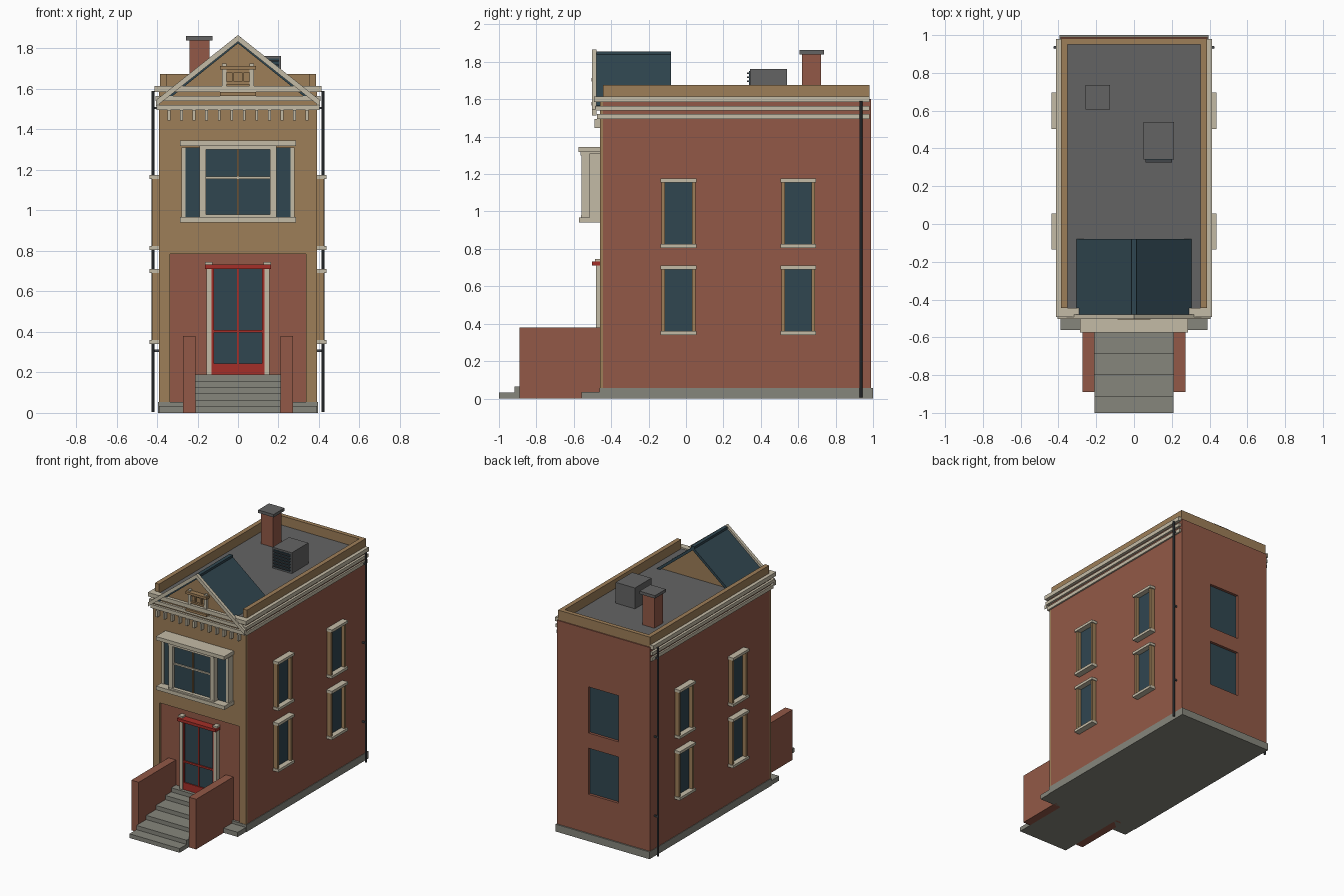
import bpy
import bmesh
from mathutils import Vector

old = bpy.data.objects.get("Cube")
if old:
    bpy.data.objects.remove(old, do_unlink=True)


def material(name, *rgb):
    """Flat material from 0-255 display values, stored as linear."""
    linear = [((c / 255 + 0.055) / 1.055) ** 2.4 for c in rgb]
    mat = bpy.data.materials.new(name)
    mat.use_nodes = True
    mat.diffuse_color = (*linear, 1)
    shader = next(n for n in mat.node_tree.nodes if n.type == 'BSDF_PRINCIPLED')
    shader.inputs["Base Color"].default_value = (*linear, 1)
    return mat


brick = material("brick", 146, 89, 71)
tan = material("tan_stone", 157, 126, 88)
cream = material("cream_trim", 196, 187, 166)
glass = material("dark_teal", 48, 70, 80)
roofing = material("roof_grey", 100, 100, 100)
concrete = material("concrete", 134, 134, 124)
red = material("red_paint", 165, 47, 40)
metal = material("dark_metal", 66, 70, 74)


def finish(name, mat, bm):
    bmesh.ops.recalc_face_normals(bm, faces=bm.faces)
    mesh = bpy.data.meshes.new(name)
    bm.to_mesh(mesh)
    bm.free()
    mesh.materials.append(mat)
    obj = bpy.data.objects.new(name, mesh)
    bpy.context.collection.objects.link(obj)
    return obj


def add_mirror(obj):
    obj.modifiers.new("mirror", 'MIRROR').use_axis[0] = True


def box(name, mat, x, y, z, mirror=False):
    """Axis-aligned block; a single x value means -x to x."""
    if not isinstance(x, tuple):
        x = (-x, x)
    bm = bmesh.new()
    bmesh.ops.create_cube(bm, size=1)
    for v in bm.verts:
        v.co = Vector([lo if c < 0 else hi for c, (lo, hi) in zip(v.co, (x, y, z))])
    obj = finish(name, mat, bm)
    if mirror:
        add_mirror(obj)
    return obj


def prism(name, mat, profile, y):
    """Extrude an x-z outline along y."""
    bm = bmesh.new()
    face = bm.faces.new([bm.verts.new((px, y[0], pz)) for px, pz in profile])
    moved = bmesh.ops.extrude_face_region(bm, geom=[face])["geom"]
    verts = [g for g in moved if isinstance(g, bmesh.types.BMVert)]
    bmesh.ops.translate(bm, verts=verts, vec=(0, y[1] - y[0], 0))
    return finish(name, mat, bm)


def chevron(name, mat, half, low, apex, thick, y):
    outline = [(-half, low), (0, apex), (half, low),
               (half, low - thick), (0, apex - thick), (-half, low - thick)]
    prism(name, mat, outline, y)


WALL = 0.39       # half width of the house
FRONT = -0.46     # front plane
BRICK_FRONT = -0.445
BACK = 0.99
ROOF = 1.605
floors = {"lower": (0.35, 0.70), "upper": (0.815, 1.165)}

# Plinth and walls
box("plinth", concrete, WALL + 0.004, (FRONT - 0.003, 1), (0, 0.055))
box("front_plinth_step", concrete, WALL, (-0.56, FRONT), (0, 0.035))
box("brick_body", brick, WALL, (BRICK_FRONT, 0.965), (0.02, 1.59))
box("flat_roof", roofing, WALL - 0.02, (BRICK_FRONT, 0.96), (1.57, ROOF))

# Tan facade with a brick entry panel left open
box("facade_upper", tan, WALL, (FRONT, BRICK_FRONT), (0.785, 1.6))
box("facade_side", tan, (0.335, WALL), (FRONT, BRICK_FRONT), (0.05, 0.785), mirror=True)

# Back wall built around two window openings
box("back_wall_side", brick, (0.125, WALL), (0.965, BACK), (0.05, 1.6), mirror=True)
for label, z in {"bottom": (0.05, 0.35), "middle": (0.70, 0.815), "top": (1.165, 1.6)}.items():
    box("back_wall_" + label, brick, 0.125, (0.965, BACK), z)
for label, z in floors.items():
    box("back_glass_" + label, glass, 0.125, (0.96, 0.97), z)

# Parapet
box("parapet_side", tan, (0.352, WALL - 0.004), (BRICK_FRONT, 0.982), (1.58, 1.675), mirror=True)
box("parapet_back", tan, 0.352, (0.95, 0.982), (1.58, 1.675))

# Side windows on both walls
for label, z in floors.items():
    for place, mid in (("front", -0.04), ("rear", 0.60)):
        tag = place + "_" + label
        box("side_glass_" + tag, glass, (0.38, WALL + 0.006), (mid - 0.08, mid + 0.08), z, mirror=True)
        for edge in (-1, 1):
            y = sorted((mid + edge * 0.072, mid + edge * 0.09))
            box("side_jamb_" + tag, tan, (0.38, 0.424), y, z, mirror=True)
        for trim in z:
            box("side_trim_" + tag, cream, (0.38, 0.436), (mid - 0.096, mid + 0.096),
                (trim - 0.01, trim + 0.01), mirror=True)

# Cornice bands along the sides and front
for i, z in enumerate(((1.495, 1.522), (1.54, 1.565), (1.585, 1.615))):
    out = 0.012 + i * 0.005
    front = FRONT - 0.016 - i * 0.008
    box("cornice_side", cream, (0.37, WALL + out), (front, 0.98), z, mirror=True)
    box("cornice_front", cream, 0.37, (front, BRICK_FRONT), z)

# Dentils
for i in range(12):
    x = (i - 5.5) * 0.062
    box("dentil", cream, (x - 0.007, x + 0.007), (-0.49, FRONT), (1.445, 1.495))

# Front gable
prism("gable_wall", tan, [(-0.36, 1.55), (0.36, 1.55), (0, 1.835)], (-0.468, -0.10))
chevron("gable_roof", glass, 0.352, 1.567, 1.85, 0.025, (-0.482, -0.08))
box("ridge_cap", glass, 0.014, (-0.48, -0.08), (1.83, 1.856))
chevron("gable_rake", cream, 0.405, 1.545, 1.866, 0.032, (-0.502, -0.478))

# Gable ornament
box("ornament_post", cream, (0.058, 0.078), (-0.488, FRONT), (1.57, 1.725), mirror=True)
for z in (1.575, 1.705):
    box("ornament_rail", tan, 0.088, (-0.505, FRONT), (z - 0.009, z + 0.009))
for z in (1.63, 1.688):
    box("ornament_slat", tan, 0.058, (-0.485, FRONT), (z - 0.007, z + 0.007))
box("ornament_inner_post", tan, (0.02, 0.03), (-0.482, FRONT), (1.63, 1.69), mirror=True)

# Bay window
BAY = (0.965, 1.31)
box("bay_sill", cream, 0.287, (-0.572, FRONT), (0.94, 0.968))
box("bay_crown", cream, 0.287, (-0.575, FRONT), (1.318, 1.346))
box("bay_head", cream, 0.19, (-0.565, FRONT), (1.3, 1.32))
box("bay_foot", cream, 0.19, (-0.562, FRONT), (0.965, 0.98))
box("bay_post", cream, (0.157, 0.19), (-0.56, -0.515), BAY, mirror=True)
box("bay_glass", glass, 0.16, (-0.535, FRONT), BAY)
box("bay_crossbar", cream, 0.158, (-0.545, -0.53), (1.155, 1.167))
box("bay_mullion", tan, 0.004, (-0.543, -0.53), BAY)
box("bay_side_glass", glass, (0.15, 0.267), (-0.51, FRONT), BAY, mirror=True)
box("bay_outer_post", cream, (0.26, 0.28), (-0.515, FRONT), BAY, mirror=True)

# Front door
SILL = 0.19
box("door_glass", glass, 0.13, (-0.468, BRICK_FRONT), (SILL, 0.72))
box("door_kick_panel", red, 0.13, (-0.476, FRONT), (SILL, 0.245))
box("door_rail", red, 0.13, (-0.476, FRONT), (0.396, 0.41))
box("door_mullion", red, 0.005, (-0.474, FRONT), (SILL, 0.71))
box("door_stile", red, (0.118, 0.131), (-0.476, FRONT), (SILL, 0.71), mirror=True)
box("door_lintel", red, 0.162, (-0.502, BRICK_FRONT), (0.71, 0.732))
box("door_pilaster", cream, (0.13, 0.155), (-0.482, BRICK_FRONT), (SILL, 0.735), mirror=True)
box("door_cap", cream, (0.127, 0.162), (-0.486, BRICK_FRONT), (0.733, 0.746), mirror=True)

# Stoop: steps and brick side walls
for i, y in enumerate((-1, -0.917, -0.80, -0.685, -0.57, -0.50)):
    box("step", concrete, 0.21, (y, BRICK_FRONT), (0, SILL * (i + 1) / 6))
box("stoop_wall", brick, (0.21, 0.272), (-0.89, BRICK_FRONT), (0, 0.38), mirror=True)

# Chimney
box("chimney", brick, (-0.24, -0.142), (0.62, 0.722), (1.59, 1.845))
box("chimney_cap", roofing, (-0.256, -0.126), (0.607, 0.737), (1.84, 1.862))

# Roof vent with louvres
box("vent_box", roofing, (0.05, 0.212), (0.342, 0.54), (1.59, 1.763))
box("vent_opening", glass, (0.06, 0.202), (0.338, 0.35), (1.615, 1.75))
for i in range(6):
    z = 1.625 + i * 0.022
    box("vent_louvre", metal, (0.06, 0.202), (0.326, 0.342), (z, z + 0.008))

# Downpipes with brackets
bm = bmesh.new()
bmesh.ops.create_cone(bm, cap_ends=True, segments=10, radius1=0.008, radius2=0.008, depth=1.585)
bmesh.ops.translate(bm, verts=bm.verts, vec=(0.419, 0.935, 0.797))
add_mirror(finish("downpipe", metal, bm))
for z in (0.3, 0.9, 1.5):
    box("pipe_bracket", metal, (0.38, 0.419), (0.931, 0.939), (z, z + 0.012), mirror=True)
